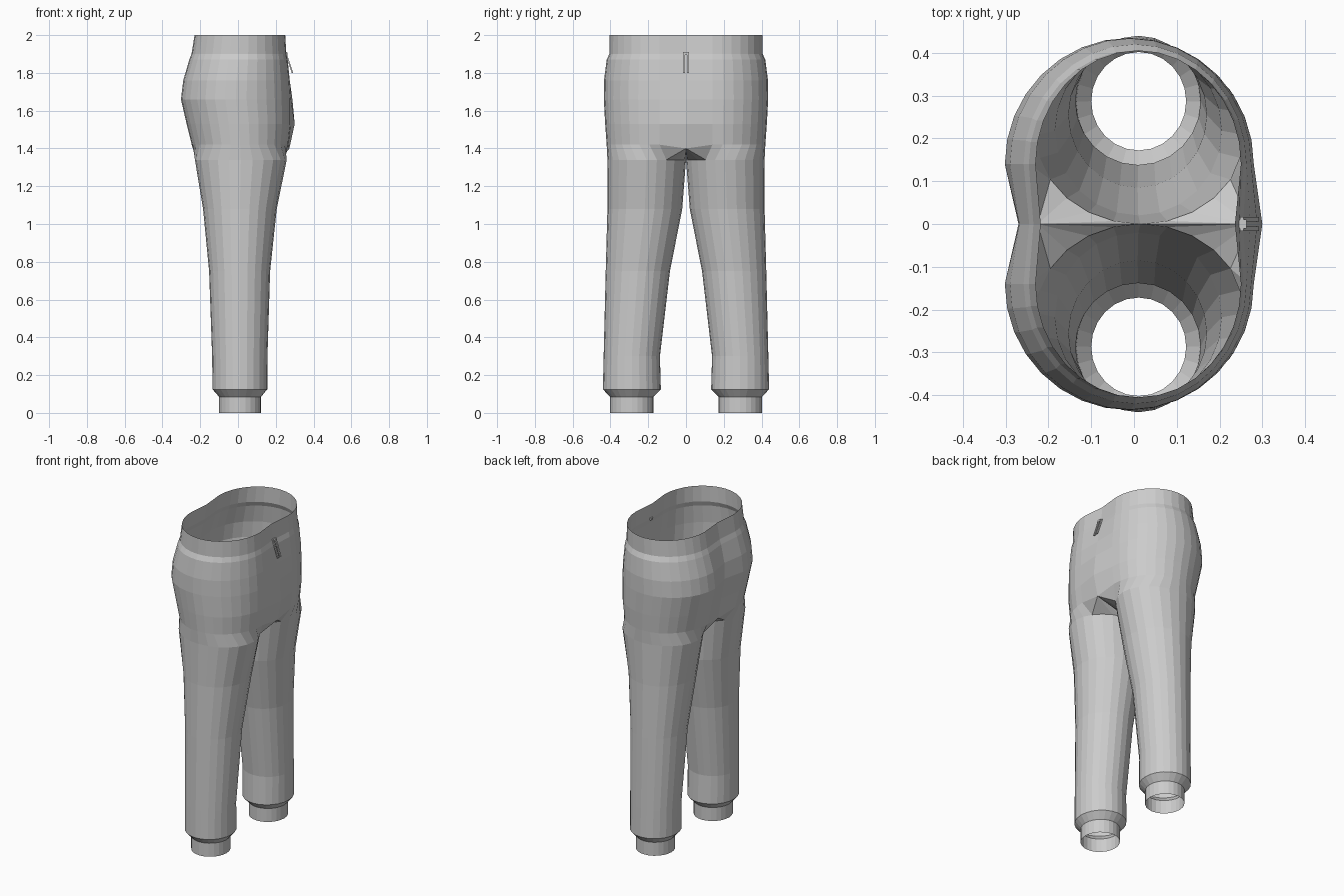
import bpy, bmesh
from math import sin, cos, pi, radians

if "Cube" in bpy.data.objects:
    bpy.data.objects.remove(bpy.data.objects["Cube"])

grey = bpy.data.materials.new("plain grey cloth")
grey.use_nodes = True
colour = (0.6, 0.6, 0.6, 1)
grey.diffuse_color = colour
grey.node_tree.nodes["Principled BSDF"].inputs["Base Color"].default_value = colour

SIDES = 24
CUT = 4          # ring points on each side of the inner leg that border the gusset


def finish(bm, name):
    mesh = bpy.data.meshes.new(name)
    bm.to_mesh(mesh)
    bm.free()
    mesh.materials.append(grey)
    obj = bpy.data.objects.new(name, mesh)
    bpy.context.collection.objects.link(obj)
    return obj


def mirror_y(obj):
    mod = obj.modifiers.new("other side", 'MIRROR')
    mod.use_axis = (False, True, False)
    mod.use_clip = True


def leg_ring(bm, z, inner, outer, back, front):
    cx, cy = (back + front) / 2, (inner + outer) / 2
    rx, ry = (front - back) / 2, (outer - inner) / 2
    return [bm.verts.new((cx + rx * sin(a), cy - ry * cos(a), z))
            for a in (2 * pi * i / SIDES for i in range(SIDES))]


def torso_ring(bm, z, seam_z, outer, back, front, seam_back, seam_front):
    cx, rx, cy = (back + front) / 2, (front - back) / 2, 0.14
    n = SIDES - 2 * CUT
    arc = [bm.verts.new((cx + rx * cos(pi * t / n), cy + (outer - cy) * sin(pi * t / n), z))
           for t in range(n + 1)]
    return [bm.verts.new((seam_front, 0, seam_z))] + arc + [bm.verts.new((seam_back, 0, seam_z))]


def strip(bm, low, high):
    for i in range(len(low) - 1):
        corners = [low[i], low[i + 1], high[i + 1], high[i]]
        bm.faces.new(list(dict.fromkeys(corners)))


# One half of the trousers: cuff, leg, gusset, hips and waistband
bm = bmesh.new()
legs = [leg_ring(bm, *row) for row in (
    (0.00, 0.172, 0.402, -0.10, 0.122),
    (0.085, 0.172, 0.402, -0.10, 0.122),
    (0.125, 0.133, 0.440, -0.135, 0.155),
    (0.30, 0.138, 0.436, -0.137, 0.156),
    (0.75, 0.085, 0.425, -0.153, 0.170),
    (1.08, 0.020, 0.416, -0.185, 0.205),
    (1.34, 0.000, 0.416, -0.228, 0.258))]
for low, high in zip(legs, legs[1:]):
    strip(bm, low + low[:1], high + high[:1])

hips = [torso_ring(bm, *row) for row in (
    (1.42, 1.40, 0.420, -0.245, 0.268, -0.225, 0.272),
    (1.53, 1.53, 0.428, -0.272, 0.280, -0.245, 0.300),
    (1.66, 1.66, 0.435, -0.302, 0.280, -0.270, 0.288),
    (1.76, 1.76, 0.434, -0.290, 0.274, -0.268, 0.272),
    (1.87, 1.87, 0.420, -0.258, 0.263, -0.245, 0.255),
    (1.90, 1.90, 0.406, -0.246, 0.256, -0.235, 0.246),
    (2.00, 2.00, 0.405, -0.230, 0.250, -0.218, 0.236))]
crotch = legs[-1]
border = crotch[CUT:SIDES - CUT + 1]
strip(bm, border[:1] + border + border[-1:], hips[0])
for low, high in zip(hips, hips[1:]):
    strip(bm, low, high)

# Gusset panels under the front and back seams
for i in range(CUT):
    bm.faces.new((crotch[i], crotch[i + 1], hips[0][0]))
    j = SIDES - CUT + i
    bm.faces.new((crotch[j], crotch[(j + 1) % SIDES], hips[0][-1]))
mirror_y(finish(bm, "trousers"))

# Drawstring ends hanging from the front of the waistband
bm = bmesh.new()
bmesh.ops.create_cube(bm, size=1)
bmesh.ops.scale(bm, vec=(0.008, 0.011, 0.11), verts=bm.verts)
for v in bm.verts:
    v.co.x += 0.27 - 0.33 * v.co.z
    v.co.y += 0.011
    v.co.z += 1.855
mirror_y(finish(bm, "drawstring_ends"))

# Small loop joining the drawstring ends
bm = bmesh.new()
bmesh.ops.create_cube(bm, size=1)
bmesh.ops.scale(bm, vec=(0.026, 0.022, 0.012), verts=bm.verts)
bmesh.ops.translate(bm, vec=(0.25, 0, 1.902), verts=bm.verts)
finish(bm, "drawstring_loop")
